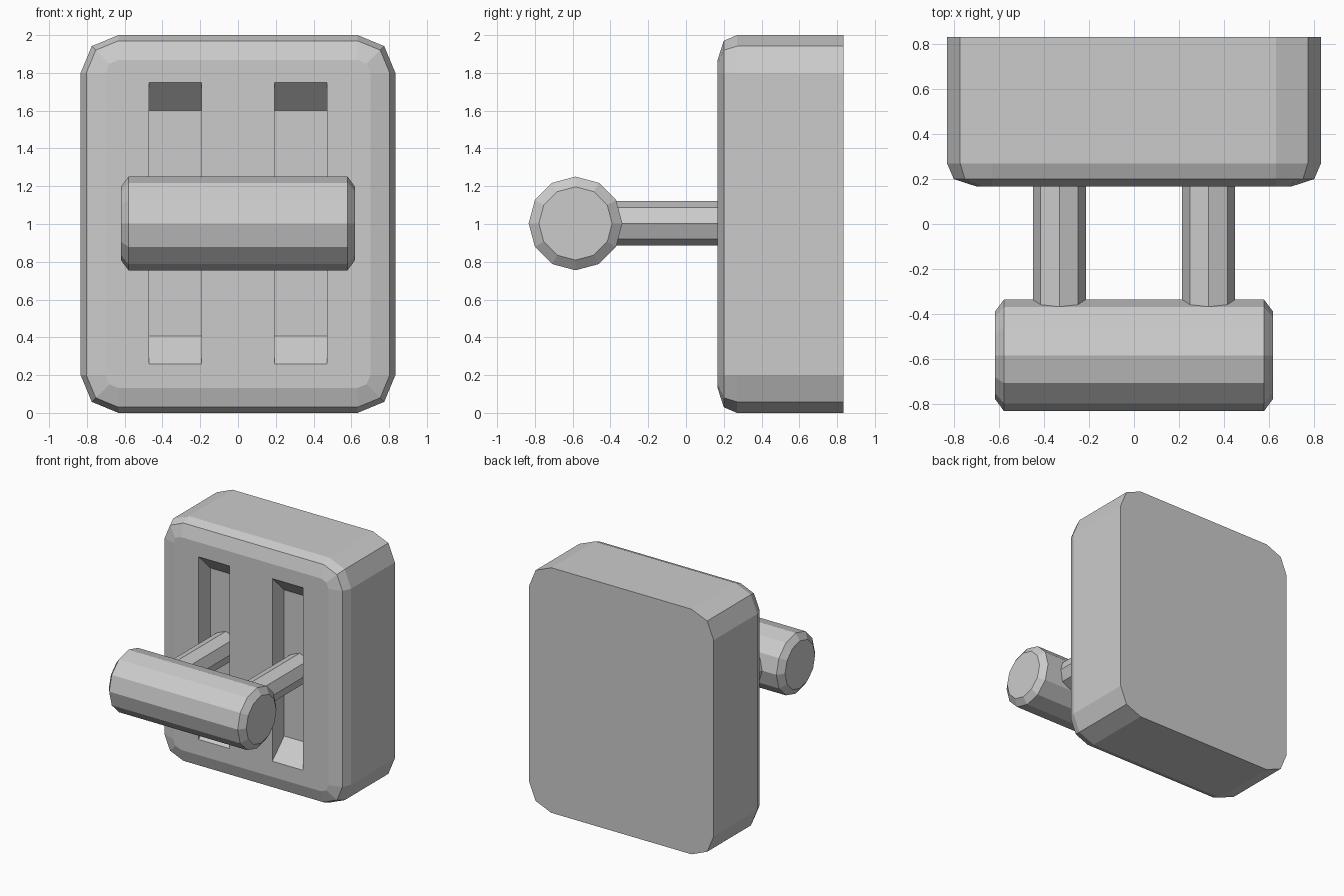
import bpy, bmesh
from math import sin, cos, pi
from mathutils import Vector

if "Cube" in bpy.data.objects:
    bpy.data.objects.remove(bpy.data.objects["Cube"])


def loft(name, stacks):
    """Build a closed solid from each stack of matching point rings."""
    bm = bmesh.new()
    for rings in stacks:
        loops = [[bm.verts.new(p) for p in ring] for ring in rings]
        n = len(loops[0])
        for a, b in zip(loops, loops[1:]):
            for i in range(n):
                j = (i + 1) % n
                bm.faces.new((a[i], a[j], b[j], b[i]))
        bm.faces.new(loops[0])
        bm.faces.new(loops[-1])
    bmesh.ops.recalc_face_normals(bm, faces=bm.faces)
    mesh = bpy.data.meshes.new(name)
    bm.to_mesh(mesh)
    bm.free()
    obj = bpy.data.objects.new(name, mesh)
    bpy.context.collection.objects.link(obj)
    return obj


def plate_ring(y, inset, corner):
    """Rectangle in the xz plane with two-segment rounded corners."""
    w, h = 0.833 - inset, 1.0 - inset
    pts = []
    for q in range(4):
        sx = 1 if q in (0, 3) else -1
        sz = 1 if q in (0, 1) else -1
        for k in range(3):
            a = q * pi / 2 + k * pi / 4
            pts.append(Vector((sx * (w - corner) + corner * cos(a), y,
                               1 + sz * (h - corner) + corner * sin(a))))
    return pts


def circle(n, radius, place):
    return [place(radius * cos(2 * pi * i / n), radius * sin(2 * pi * i / n))
            for i in range(n)]


# Wall plate, softened around the front edge
plate = loft("wall_plate", [[
    plate_ring(0.833, 0, 0.2), plate_ring(0.27, 0, 0.2),
    plate_ring(0.20, 0.03, 0.17), plate_ring(0.167, 0.132, 0.068)]])

# Two slots with sloped ends, cut into the plate
slot_profile = [(0.05, 0.26), (0.167, 0.26), (0.32, 0.407),
                (0.32, 1.6), (0.167, 1.75), (0.05, 1.75)]
cutter = loft("slot_cutter", [
    [[(x, y, z) for y, z in slot_profile] for x in (s * 0.193, s * 0.472)]
    for s in (-1, 1)])
cutter.hide_render = True
cut = plate.modifiers.new("slots", 'BOOLEAN')
cut.operation = 'DIFFERENCE'
cut.solver = 'EXACT'
cut.object = cutter
bpy.context.view_layer.objects.active = plate
bpy.ops.object.modifier_apply(modifier=cut.name)
bpy.data.objects.remove(cutter)

# Lever rods running from the slots to the handle
for side, s in (("left", -1), ("right", 1)):
    loft(f"{side}_rod", [[
        circle(8, 0.118, lambda a, b: (s * 0.333 + a, y, 1.003 + b))
        for y in (-0.45, 0.34)]])

# Horizontal twelve-sided handle with chamfered ends
loft("handle", [[
    circle(12, r, lambda a, b: (x, -0.585 + a, 1.003 + b))
    for x, r in ((-0.62, 0.194), (-0.58, 0.248), (0.58, 0.248), (0.62, 0.194))]])
